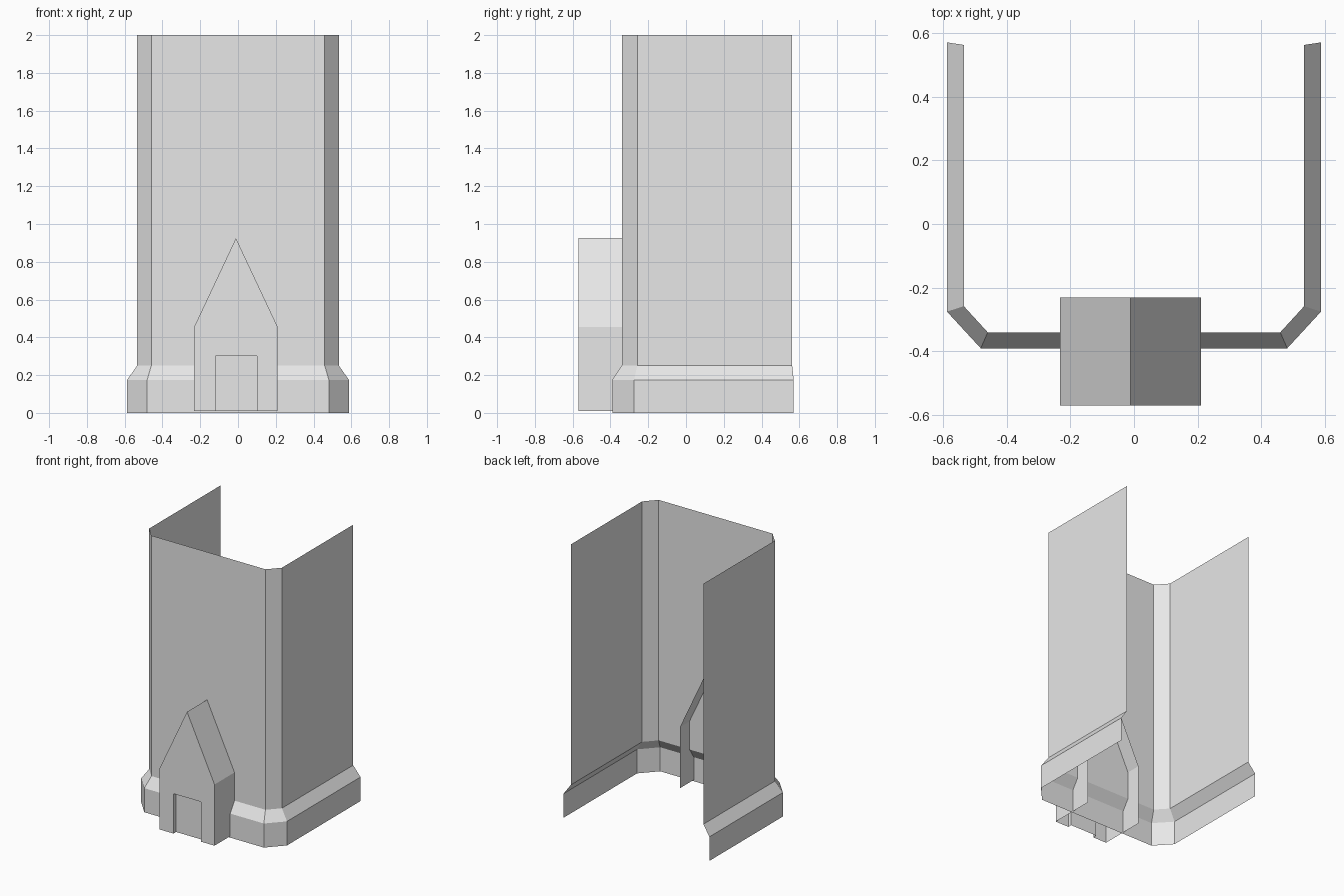
import bpy
import bmesh

if "Cube" in bpy.data.objects:
    bpy.data.objects.remove(bpy.data.objects["Cube"])

stone = bpy.data.materials.new("pale grey stone")
stone.diffuse_color = (0.8, 0.8, 0.8, 1)
stone.use_nodes = True
stone.node_tree.nodes["Principled BSDF"].inputs["Base Color"].default_value = stone.diffuse_color


def make_object(name, bm):
    mesh = bpy.data.meshes.new(name)
    bm.normal_update()
    bm.to_mesh(mesh)
    bm.free()
    mesh.materials.append(stone)
    obj = bpy.data.objects.new(name, mesh)
    bpy.context.collection.objects.link(obj)
    return obj


def skin(bm, rows):
    """Join successive open rows of points with quads."""
    rings = [[bm.verts.new(p) for p in row] for row in rows]
    for lo, hi in zip(rings, rings[1:]):
        for i in range(len(lo) - 1):
            bm.faces.new((lo[i], lo[i + 1], hi[i + 1], hi[i]))


def plan(side, corner_y, front_x, front_y, back_y, z):
    """U-shaped plan with chamfered front corners, open at the back."""
    left = [(-side, back_y, z), (-side, corner_y, z), (-front_x, front_y, z)]
    return left + [(-x, y, zz) for x, y, zz in reversed(left)]


# Thin tower wall with a flared plinth
foot = (0.587, -0.275, 0.481, -0.39, 0.57)
shaft = (0.534, -0.258, 0.459, -0.34, 0.562)
bm = bmesh.new()
skin(bm, [plan(*foot, 0), plan(*foot, 0.175), plan(*shaft, 0.25), plan(*shaft, 2)])
make_object("tower_wall", bm)

# Gabled porch, open at the back and underneath
FRONT, BACK, DOOR = -0.57, -0.23, -0.54
gable = [(0.21, 0.01), (0.21, 0.455), (-0.011, 0.925), (-0.232, 0.455), (-0.232, 0.01)]
doorway = [(-0.12, 0.01), (-0.12, 0.30), (0.10, 0.30), (0.10, 0.01)]


def at_depth(points, y):
    return [(x, y, z) for x, z in points]


bm = bmesh.new()
skin(bm, [at_depth(gable, FRONT), at_depth(gable, BACK)])
bm.faces.new([bm.verts.new(p) for p in at_depth(gable + doorway, FRONT)])
for f in bm.faces:
    f.normal_update()
    c = f.calc_center_median()
    # Turn every face away from the middle of the porch
    if f.normal.x * (c.x + 0.011) + f.normal.y * (c.y + 0.4) + f.normal.z * (c.z - 0.4) < 0:
        f.normal_flip()
bmesh.ops.remove_doubles(bm, verts=bm.verts[:], dist=0.0001)
make_object("porch", bm)

# Door reveal and recessed door leaf
bm = bmesh.new()
skin(bm, [at_depth(doorway, FRONT), at_depth(doorway, DOOR)])
for f in bm.faces:
    f.normal_update()
    c = f.calc_center_median()
    if f.normal.x * (c.x + 0.01) + f.normal.z * (c.z - 0.15) > 0:
        f.normal_flip()
make_object("door_reveal", bm)

bm = bmesh.new()
bm.faces.new([bm.verts.new(p) for p in reversed(at_depth(doorway, DOOR))])
leaf = make_object("door_leaf", bm)
if leaf.data.polygons[0].normal.y > 0:
    leaf.data.flip_normals()
